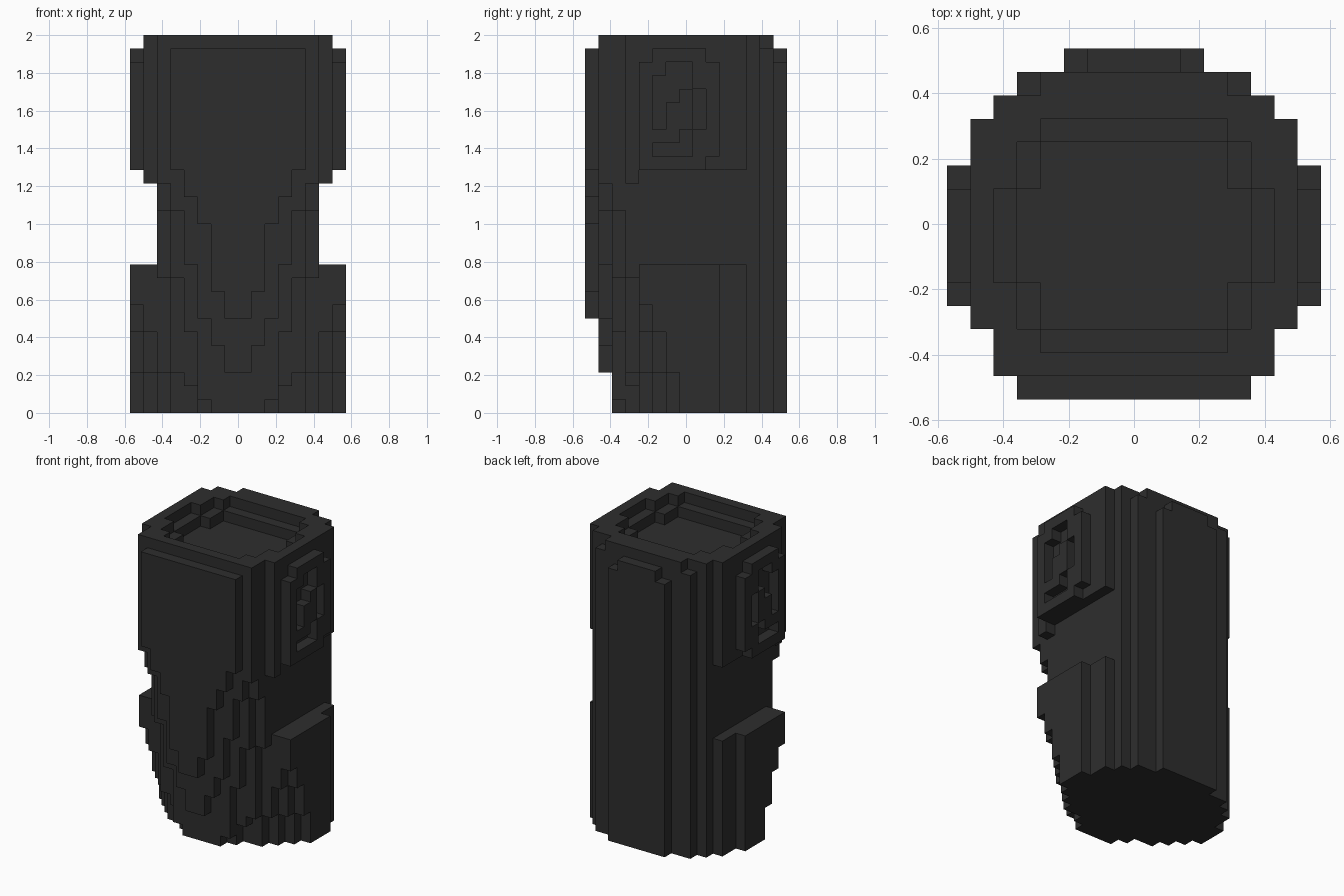
import bpy, bmesh
from mathutils import Vector

cube = bpy.data.objects.get("Cube")
if cube:
    bpy.data.objects.remove(cube, do_unlink=True)

V = 2 / 28          # block size
DEPTH = 15          # blocks from front to back

mat = bpy.data.materials.new("charcoal")
mat.use_nodes = True
colour = (0.027, 0.027, 0.027, 1)
mat.diffuse_color = colour
bsdf = next(n for n in mat.node_tree.nodes if n.type == 'BSDF_PRINCIPLED')
bsdf.inputs["Base Color"].default_value = colour


def box(x0, x1, y0, y1, z0, z1):
    """Set of unit blocks in a range, in grid steps."""
    return {(x, y, z) for x in range(x0, x1)
            for y in range(y0, y1) for z in range(z0, z1)}


def sym(half, y0, y1, z0, z1):
    """Blocks centred on x = 0."""
    return box(-half, half, y0, y1, z0, z1)


def build(name, cells):
    """Skin a set of blocks with its exposed faces, merging flat areas."""
    bm = bmesh.new()
    corners = {}

    def vert(p):
        if p not in corners:
            corners[p] = bm.verts.new((p[0] * V, (p[1] - DEPTH / 2) * V, p[2] * V))
        return corners[p]

    for c in sorted(cells):
        for axis in range(3):
            u, w = (axis + 1) % 3, (axis + 2) % 3
            for side in (0, 1):
                n = list(c)
                n[axis] += 1 if side else -1
                if tuple(n) in cells:
                    continue
                loop = []
                for a, b in ((0, 0), (1, 0), (1, 1), (0, 1)):
                    p = list(c)
                    p[axis] += side
                    p[u] += a
                    p[w] += b
                    loop.append(vert(tuple(p)))
                bm.faces.new(loop if side else loop[::-1])
    bmesh.ops.dissolve_limit(bm, angle_limit=0.01, verts=bm.verts[:], edges=bm.edges[:])
    bmesh.ops.triangulate(bm, faces=[f for f in bm.faces if len(f.verts) > 4])
    mesh = bpy.data.meshes.new(name)
    bm.to_mesh(mesh)
    bm.free()
    mesh.materials.append(mat)
    obj = bpy.data.objects.new(name, mesh)
    bpy.context.collection.objects.link(obj)
    return obj


# Stepped slices from front to back: (bottom, half width) steps, then the top
slices = [
    ([(7, 1), (9, 2), (14, 3), (16, 4), (18, 5)], 27),
    ([(3, 1), (5, 2), (7, 3), (11, 4), (15, 5), (17, 6)], 28),
    ([(0, 2), (1, 3), (6, 4), (10, 5), (15, 6)], 28),
    ([(0, 3), (2, 4), (3, 5), (10, 6), (17, 7)], 28),
    ([(0, 5), (3, 6), (6, 7), (8, 8), (11, 6), (18, 7)], 28),
    ([(0, 6), (3, 7), (6, 8), (11, 6), (18, 7)], 28),
    ([(0, 7), (3, 8), (11, 6), (18, 7)], 28),
    ([(0, 8), (11, 6), (18, 7)], 28),
    ([(0, 8), (11, 6), (18, 7)], 28),
    ([(0, 8), (11, 6), (18, 7)], 28),
    ([(0, 7), (11, 6), (18, 7)], 28),
    ([(0, 7), (11, 6), (18, 7)], 28),
    ([(0, 6)], 28),
    ([(0, 5), (27, 4)], 28),
]
body = set()
for y, (steps, top) in enumerate(slices):
    ends = [s[0] for s in steps[1:]] + [top]
    for (z0, half), z1 in zip(steps, ends):
        body |= sym(half, y, y + 1, z0, z1)

# Stepped recess in the top
cross = sym(4, 2, 12, 27, 28) | sym(6, 5, 9, 27, 28)
well = sym(5, 3, 11, 27, 28)
body -= cross | well
body -= {(x, y, z - 1) for x, y, z in cross & well}

# Back plate with stepped upper corners
body |= sym(3, 14, 15, 0, 26) | sym(2, 14, 15, 26, 27)
build("body", body)

# Side plates with an engraved swirl: row height -> cut columns
swirl = {25: (6, 7), 24: (5, 6, 7), 23: (5, 6, 8), 22: (5, 8),
         21: (5, 8), 20: (7,), 19: (5, 6, 7)}
plate = box(7, 8, 4, 10, 18, 26) | box(7, 8, 5, 9, 26, 27)
plate -= box(7, 8, 9, 10, 18, 19)
plate -= {(7, y, z) for z, cols in swirl.items() for y in cols}
build("left_side_plate", plate)
build("right_side_plate", {(-1 - x, y, z) for x, y, z in plate})
